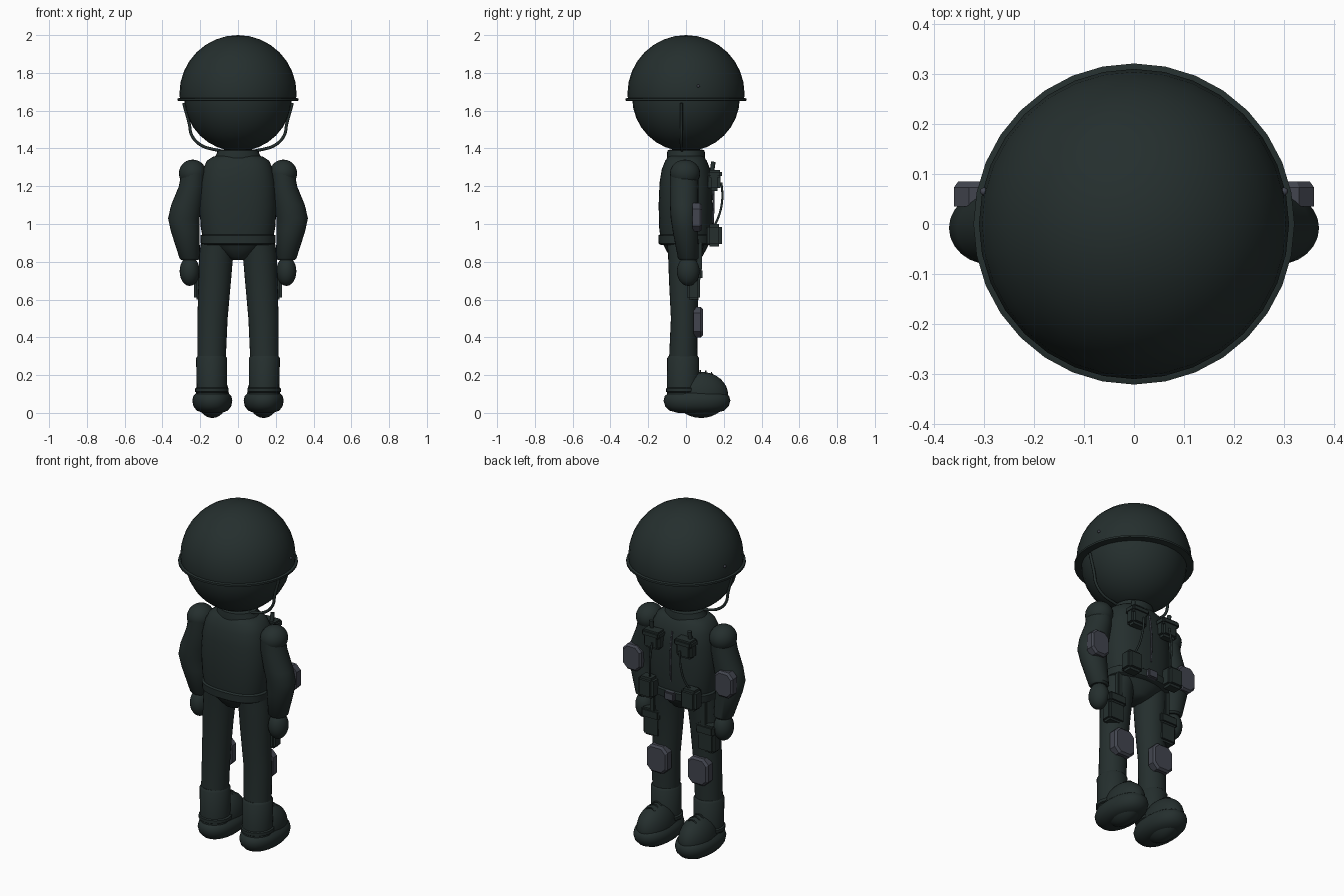
import bpy, bmesh, math
from mathutils import Vector

old = bpy.data.objects.get("Cube")
if old:
    bpy.data.objects.remove(old)


def material(name, colour):
    m = bpy.data.materials.new(name)
    m.use_nodes = True
    m.diffuse_color = (*colour, 1)
    m.node_tree.nodes["Principled BSDF"].inputs["Base Color"].default_value = (*colour, 1)
    return m


SUIT = material("dark green", (0.018, 0.028, 0.027))
PAD = material("slate grey", (0.055, 0.06, 0.078))
SIDES = ((1, "left"), (-1, "right"))


def finish(name, bm, mat, smooth=True):
    bmesh.ops.recalc_face_normals(bm, faces=bm.faces)
    mesh = bpy.data.meshes.new(name)
    bm.to_mesh(mesh)
    bm.free()
    ob = bpy.data.objects.new(name, mesh)
    bpy.context.collection.objects.link(ob)
    mesh.materials.append(mat)
    if smooth:
        bpy.ops.object.select_all(action='DESELECT')
        ob.select_set(True)
        bpy.context.view_layer.objects.active = ob
        bpy.ops.object.shade_smooth_by_angle(angle=math.radians(40))
    return ob


def loft(name, rings, mat=SUIT, power=1.0, n=28):
    """Skin rings given as (z, centre x, centre y, radius x, radius y)."""
    bm = bmesh.new()
    loops = []
    for z, cx, cy, rx, ry in rings:
        loop = []
        for i in range(n):
            a = math.tau * i / n
            c, s = math.cos(a), math.sin(a)
            loop.append(bm.verts.new((cx + rx * math.copysign(abs(c) ** power, c),
                                      cy + ry * math.copysign(abs(s) ** power, s), z)))
        loops.append(loop)
    for a, b in zip(loops, loops[1:]):
        for i in range(n):
            j = (i + 1) % n
            bm.faces.new((a[i], a[j], b[j], b[i]))
    bm.faces.new(loops[0])
    bm.faces.new(loops[-1])
    return finish(name, bm, mat)


def ball(name, centre, radii, mat=SUIT, floor=None, n=32):
    """Ellipsoid, optionally cut flat below a height."""
    bm = bmesh.new()
    bmesh.ops.create_uvsphere(bm, u_segments=n, v_segments=n // 2, radius=1)
    for v in bm.verts:
        v.co = Vector(p + r * q for p, r, q in zip(centre, radii, v.co))
    if floor is not None:
        bmesh.ops.bisect_plane(bm, geom=bm.verts[:] + bm.edges[:] + bm.faces[:],
                               plane_co=(0, 0, floor), plane_no=(0, 0, 1), clear_inner=True)
        bmesh.ops.holes_fill(bm, edges=[e for e in bm.edges if e.is_boundary])
    return finish(name, bm, mat)


def box(name, centre, size, mat=SUIT, bevel=0.01):
    bm = bmesh.new()
    bmesh.ops.create_cube(bm, size=1)
    for v in bm.verts:
        v.co = Vector(p + s * q for p, s, q in zip(centre, size, v.co))
    bmesh.ops.bevel(bm, geom=bm.edges[:], offset=bevel, segments=2, affect='EDGES')
    return finish(name, bm, mat)


def guard(name, centre, size, cut=0.03):
    """Plate facing +y with clipped corners and a bevelled front rim."""
    bm = bmesh.new()
    w, h = size[0] / 2, size[2] / 2
    back, front = centre[1] - size[1] / 2, centre[1] + size[1] / 2
    loops = []
    for y, k in ((back, 1), (front - 0.012, 1), (front, 0.86)):
        outline = []
        for sx, sz in ((1, 1), (-1, 1), (-1, -1), (1, -1)):
            corner = [(sx * w, sz * (h - cut)), (sx * (w - cut), sz * h)]
            outline += corner if sx * sz > 0 else corner[::-1]
        loops.append([bm.verts.new((centre[0] + k * x, y, centre[2] + k * z)) for x, z in outline])
    for a, b in zip(loops, loops[1:]):
        for i in range(8):
            j = (i + 1) % 8
            bm.faces.new((a[i], a[j], b[j], b[i]))
    bm.faces.new(loops[0])
    bm.faces.new(loops[-1])
    return finish(name, bm, PAD, smooth=False)


def cord(name, points, radius, mat=SUIT):
    curve = bpy.data.curves.new(name, 'CURVE')
    curve.dimensions = '3D'
    curve.bevel_depth = radius
    curve.bevel_resolution = 2
    curve.resolution_u = 6
    curve.use_fill_caps = True
    spline = curve.splines.new('BEZIER')
    spline.bezier_points.add(len(points) - 1)
    for bp, p in zip(spline.bezier_points, points):
        bp.co = p
        bp.handle_left_type = bp.handle_right_type = 'AUTO'
    curve.materials.append(mat)
    ob = bpy.data.objects.new(name, curve)
    bpy.context.collection.objects.link(ob)
    return ob


# Head and helmet
ball("head", (0, 0, 1.67), (0.285, 0.285, 0.285))
ball("helmet", (0, 0, 1.69), (0.31, 0.31, 0.31), floor=1.66)
loft("helmet_rim", [(1.651, 0, 0, 0.312, 0.312), (1.653, 0, 0, 0.321, 0.321),
                    (1.664, 0, 0, 0.321, 0.321), (1.667, 0, 0, 0.312, 0.312)], n=32)

# Torso, collar, belt and hips
loft("torso", [(0.92, 0, 0, 0.185, 0.135), (0.98, 0, 0, 0.197, 0.142), (1.1, 0, -0.002, 0.205, 0.143),
               (1.22, 0, 0, 0.2, 0.14), (1.29, 0, 0, 0.185, 0.128), (1.335, 0, 0, 0.165, 0.11),
               (1.355, 0, 0, 0.135, 0.095), (1.365, 0, 0, 0.1, 0.085)], power=0.8, n=36)
loft("collar", [(1.34, 0, 0, 0.13, 0.1), (1.375, 0, 0, 0.112, 0.1), (1.39, 0, 0, 0.108, 0.098),
                (1.395, 0, 0, 0.09, 0.08)])
loft("belt", [(0.89, 0, 0, 0.185, 0.135), (0.897, 0, 0, 0.197, 0.145),
              (0.938, 0, 0, 0.2, 0.147), (0.945, 0, 0, 0.188, 0.138)], power=0.8, n=36)
loft("hips", [(0.81, 0, 0, 0.035, 0.055), (0.825, 0, 0, 0.06, 0.085), (0.87, 0, 0, 0.14, 0.11),
              (0.9, 0, 0, 0.18, 0.125)], power=0.9)
box("belt_buckle", (0, 0.15, 0.917), (0.065, 0.03, 0.05), PAD, 0.006)
cord("zip", [(0, 0.142, 1.0), (0, 0.146, 1.15), (0, 0.13, 1.29)], 0.005, PAD)

for s, side in SIDES:
    # Helmet bolt and chin strap
    ball(side + "_helmet_bolt", (s * 0.3, 0.065, 1.73), (0.008, 0.008, 0.008), PAD, n=12)
    cord(side + "_chin_strap", [(s * 0.288, -0.025, 1.64), (s * 0.258, -0.025, 1.53), (s * 0.245, -0.025, 1.47),
                                (s * 0.2, -0.025, 1.42), (s * 0.12, -0.022, 1.393), (0, -0.02, 1.378)], 0.008)

    # Arm, glove and elbow guard
    ball(side + "_shoulder", (s * 0.24, -0.005, 1.268), (0.073, 0.08, 0.073), n=24)
    loft(side + "_arm", [(1.27, s * 0.236, -0.01, 0.064, 0.074), (1.2, s * 0.243, -0.01, 0.07, 0.076),
                         (1.1, s * 0.271, -0.01, 0.083, 0.075), (1.03, s * 0.287, -0.008, 0.083, 0.073),
                         (0.96, s * 0.279, -0.003, 0.076, 0.067), (0.82, s * 0.256, 0.012, 0.054, 0.055),
                         (0.81, s * 0.255, 0.012, 0.045, 0.045)], n=24)
    ball(side + "_hand", (s * 0.256, 0.012, 0.75), (0.053, 0.06, 0.078), n=24)
    guard(side + "_elbow_guard", (s * 0.3, 0.06, 1.035), (0.12, 0.05, 0.15))

    # Leg and knee guard
    loft(side + "_leg", [(0.92, s * 0.105, -0.003, 0.088, 0.1), (0.84, s * 0.115, -0.005, 0.09, 0.09),
                         (0.7, s * 0.123, -0.01, 0.086, 0.08), (0.5, s * 0.135, -0.01, 0.08, 0.07),
                         (0.28, s * 0.14, -0.015, 0.075, 0.075)])
    guard(side + "_knee_guard", (s * 0.134, 0.065, 0.48), (0.135, 0.05, 0.16))

    # Thigh pouch with flap and strap
    box(side + "_thigh_pouch", (s * 0.178, 0.04, 0.675), (0.11, 0.07, 0.15), bevel=0.012)
    box(side + "_thigh_flap", (s * 0.178, 0.045, 0.735), (0.116, 0.085, 0.06))
    box(side + "_thigh_strap", (s * 0.165, 0.07, 0.83), (0.03, 0.03, 0.15), bevel=0.004)

    # Boot shaft, ankle band, upper and sole
    loft(side + "_boot_shaft", [(0.1, s * 0.138, -0.015, 0.08, 0.085), (0.29, s * 0.14, -0.015, 0.082, 0.085),
                                (0.302, s * 0.14, -0.015, 0.073, 0.076)])
    loft(side + "_ankle_band", [(0.108, s * 0.138, -0.015, 0.08, 0.085), (0.112, s * 0.138, -0.015, 0.089, 0.09),
                                (0.13, s * 0.138, -0.015, 0.089, 0.09), (0.135, s * 0.138, -0.015, 0.08, 0.085)])
    ball(side + "_boot_upper", (s * 0.136, 0.08, 0.095), (0.088, 0.143, 0.122))
    loft(side + "_boot_sole", [(0.0, s * 0.136, 0.058, 0.05, 0.1), (0.012, s * 0.136, 0.058, 0.082, 0.145),
                               (0.035, s * 0.136, 0.058, 0.1, 0.168), (0.065, s * 0.136, 0.058, 0.106, 0.177),
                               (0.09, s * 0.136, 0.058, 0.1, 0.17), (0.105, s * 0.136, 0.058, 0.085, 0.15)],
         power=0.9)
    for i in range(3):
        y, z = 0.075 + 0.03 * i, 0.216 - 0.003 * i * i
        cord(f"{side}_lace_{i + 1}", [(s * 0.136 - 0.045, y, z - 0.025), (s * 0.136, y, z + 0.008),
                                      (s * 0.136 + 0.045, y, z - 0.025)], 0.004)

    # Chest pouch with flap and rod
    box(side + "_chest_pouch", (s * 0.105, 0.15, 1.225), (0.105, 0.065, 0.1), bevel=0.015)
    box(side + "_chest_flap", (s * 0.105, 0.153, 1.265), (0.115, 0.075, 0.04))
    cord(side + "_chest_rod", [(s * 0.125, 0.135, 1.26), (s * 0.125, 0.145, 1.33)], 0.012)
    cord(side + "_chest_cord", [(s * 0.09, 0.188, 1.22), (s * 0.1, 0.192, 1.13),
                                (s * 0.12, 0.165, 1.02), (s * 0.14, 0.14, 0.98)], 0.006)

    # Belt pouch
    box(side + "_belt_pouch", (s * 0.14, 0.15, 0.94), (0.1, 0.08, 0.12), bevel=0.015)
